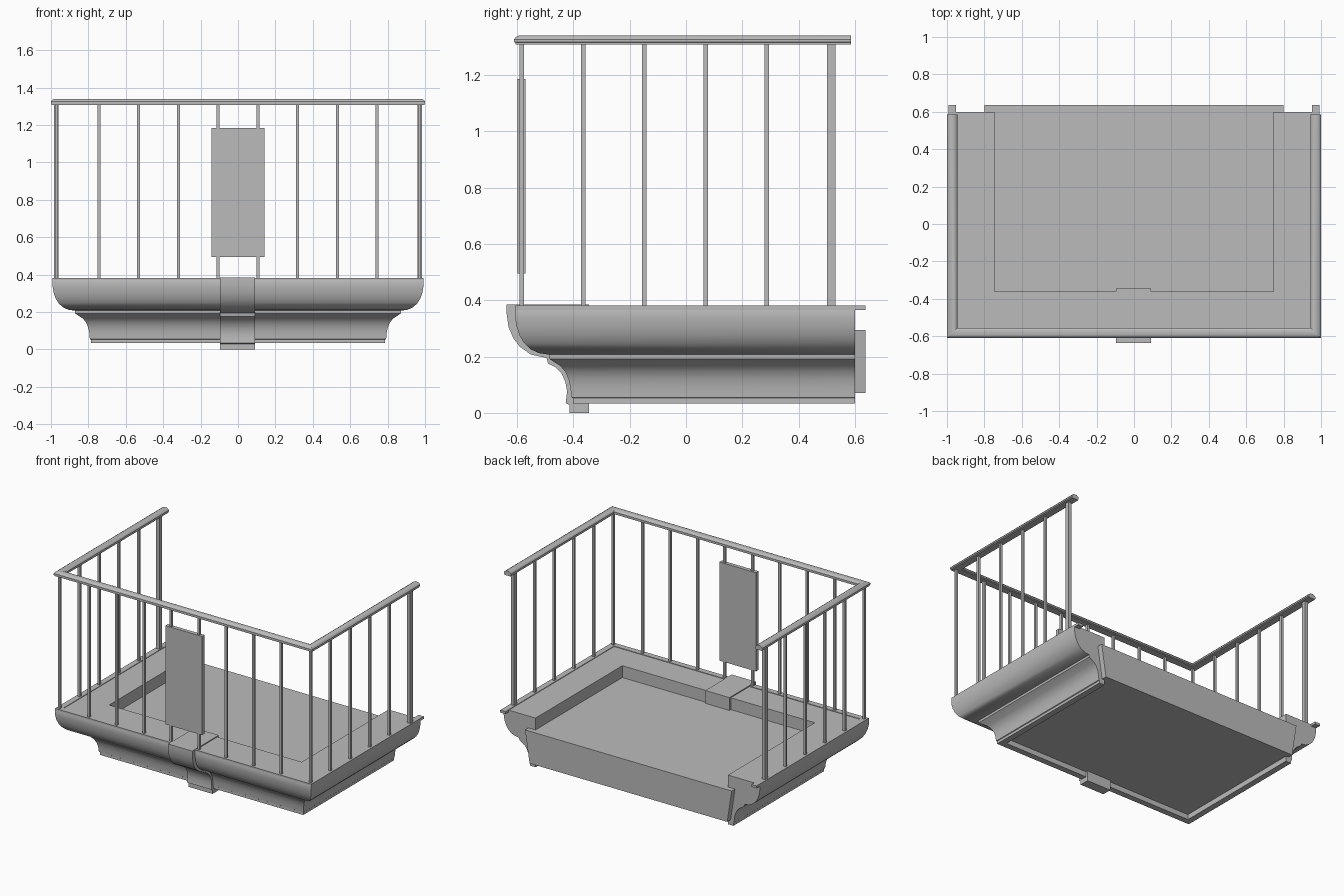
import bpy, bmesh, math

cube = bpy.data.objects.get("Cube")
if cube:
    bpy.data.objects.remove(cube, do_unlink=True)

grey = bpy.data.materials.new("stone_grey")
grey.use_nodes = True
colour = (0.5, 0.5, 0.5, 1)
grey.diffuse_color = colour
grey.node_tree.nodes["Principled BSDF"].inputs["Base Color"].default_value = colour


def skin(name, rings, smooth=False):
    """Join closed rings of points into a capped solid."""
    bm = bmesh.new()
    loops = [[bm.verts.new(p) for p in ring] for ring in rings]
    n = len(loops[0])
    for a, b in zip(loops, loops[1:]):
        for i in range(n):
            j = (i + 1) % n
            bm.faces.new((a[i], a[j], b[j], b[i]))
    bm.faces.new(loops[0][::-1])
    bm.faces.new(loops[-1])
    bmesh.ops.recalc_face_normals(bm, faces=bm.faces)
    mesh = bpy.data.meshes.new(name)
    bm.to_mesh(mesh)
    bm.free()
    mesh.materials.append(grey)
    obj = bpy.data.objects.new(name, mesh)
    bpy.context.collection.objects.link(obj)
    if smooth:
        bpy.ops.object.select_all(action='DESELECT')
        obj.select_set(True)
        bpy.context.view_layer.objects.active = obj
        bpy.ops.object.shade_smooth_by_angle(angle=math.radians(35))
    return obj


def box(name, x0, x1, y0, y1, z0, z1):
    return skin(name, [[(x0, y0, z), (x1, y0, z), (x1, y1, z), (x0, y1, z)]
                       for z in (z0, z1)])


def sweep_u(name, profile, side, front, back, smooth=True):
    """Sweep (inset, z) points around left side, front and right side."""
    rings = [[(s * (side - d), front + d if corner else back, z) for d, z in profile]
             for s, corner in ((-1, 0), (-1, 1), (1, 1), (1, 0))]
    return skin(name, rings, smooth)


# Moulded rim of the balcony
moulding = [(0.247, 0.378), (0.005, 0.378), (0, 0.365), (0.001, 0.335),
            (0.006, 0.305), (0.016, 0.275), (0.032, 0.248), (0.055, 0.226),
            (0.085, 0.212), (0.12, 0.207), (0.122, 0.192), (0.135, 0.183),
            (0.16, 0.167), (0.178, 0.147), (0.19, 0.12), (0.197, 0.09),
            (0.2, 0.055), (0.205, 0.052), (0.205, 0.034), (0.247, 0.034)]
sweep_u("moulded_rim", moulding, 0.992, -0.607, 0.60)

# Floor slab, narrower underneath and set out past the rim at the back
skin("floor_slab", [[(-0.765, y, 0.07), (0.765, y, 0.07), (0.80, y, 0.295), (-0.80, y, 0.295)]
                    for y in (-0.38, 0.637)])

# Central bracket following the rim
bracket = [(-0.345, 0.385), (-0.637, 0.385), (-0.637, 0.355), (-0.63, 0.305),
           (-0.613, 0.265), (-0.59, 0.235), (-0.55, 0.207), (-0.495, 0.195),
           (-0.49, 0.175), (-0.465, 0.163), (-0.442, 0.14), (-0.428, 0.11),
           (-0.422, 0.075), (-0.427, 0.035), (-0.413, 0.028), (-0.413, 0), (-0.345, 0)]
skin("front_bracket", [[(x, y, z) for y, z in bracket] for x in (-0.095, 0.092)], True)

# Handrail with rounded top, and flat bottom rail
rail = [(0.004, 1.308), (0.004, 1.314), (0, 1.316), (0, 1.326), (0.006, 1.334), (0.017, 1.34),
        (0.038, 1.34), (0.049, 1.334), (0.055, 1.326), (0.055, 1.316), (0.051, 1.314),
        (0.051, 1.308)]
sweep_u("handrail", rail, 1.0, -0.61, 0.585)
sweep_u("bottom_rail", [(0, 0.365), (0, 0.382), (0.04, 0.382), (0.04, 0.365)],
        0.992, -0.605, 0.637, False)


# Balusters along the front and both sides
def baluster(name, x, y, hx=0.008, hy=0.008):
    box(name, x - hx, x + hx, y - hy, y + hy, 0.37, 1.315)


for i in range(-4, 5):
    if i:
        s = 1 if i > 0 else -1
        baluster("front_baluster", s * (0.107 + (abs(i) - 1) * 0.212), -0.583)
for s, side in ((1, "left"), (-1, "right")):
    for i in range(5):
        baluster(side + "_baluster", s * 0.971, -0.583 + i * 0.2175)
    baluster(side + "_end_post", s * 0.971, 0.515, 0.012, 0.015)

# Plain panel on the front railing
box("front_panel", -0.143, 0.141, -0.598, -0.57, 0.495, 1.185)
